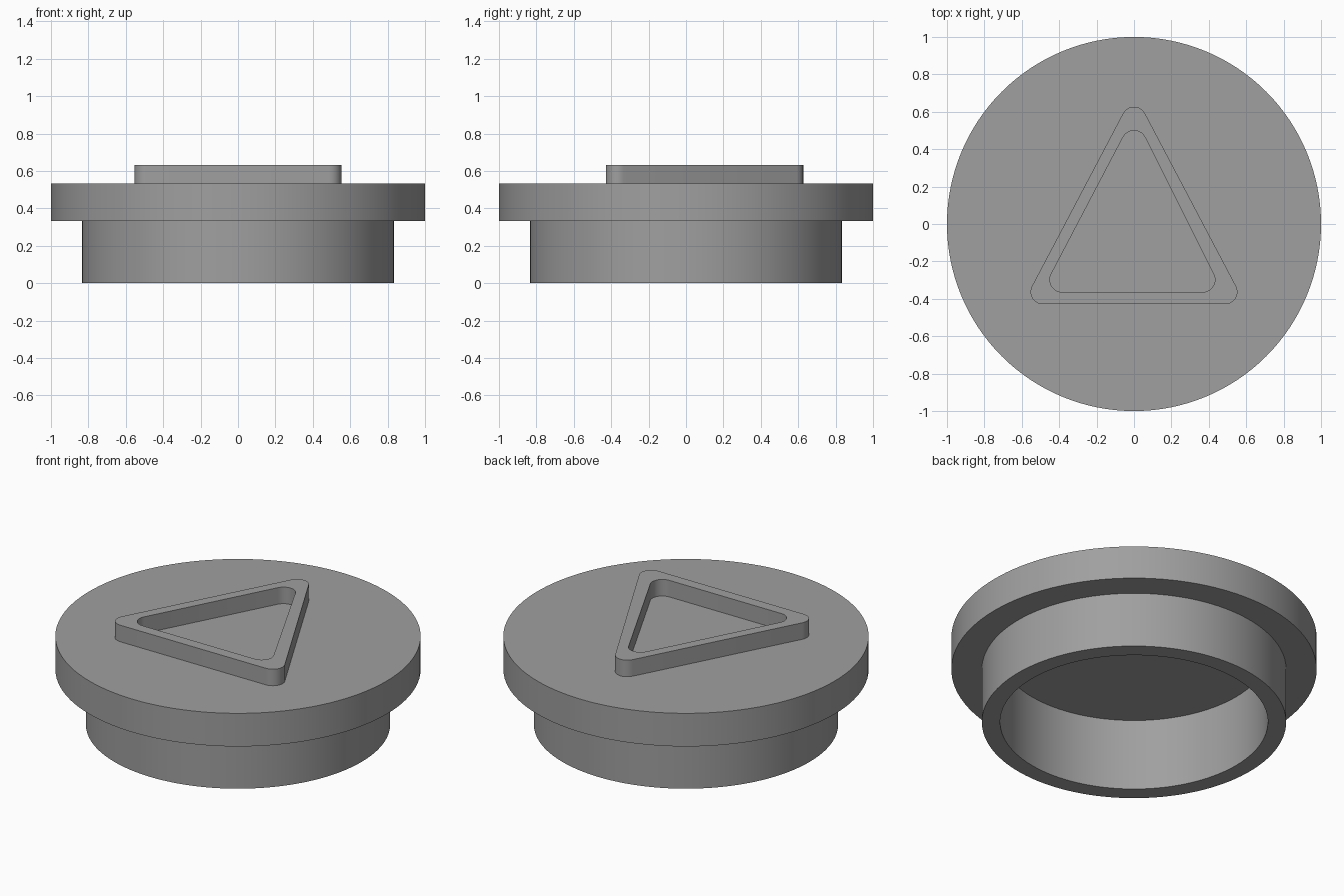
import bpy, bmesh, math

if "Cube" in bpy.data.objects:
    bpy.data.objects.remove(bpy.data.objects["Cube"])

grey = bpy.data.materials.new("plain grey")
grey.diffuse_color = (0.35, 0.35, 0.35, 1)
grey.use_nodes = True
grey.node_tree.nodes["Principled BSDF"].inputs["Base Color"].default_value = grey.diffuse_color


def finish(bm, name):
    """Turn a bmesh into a grey object, smooth with sharp edges."""
    bmesh.ops.recalc_face_normals(bm, faces=bm.faces)
    me = bpy.data.meshes.new(name)
    bm.to_mesh(me)
    bm.free()
    me.materials.append(grey)
    ob = bpy.data.objects.new(name, me)
    bpy.context.collection.objects.link(ob)
    bpy.ops.object.select_all(action='DESELECT')
    ob.select_set(True)
    bpy.context.view_layer.objects.active = ob
    bpy.ops.object.shade_smooth_by_angle(angle=math.radians(30))
    return ob


def rounded_triangle(centres, r, steps=10):
    """Outline of a triangle (anticlockwise corner centres) with round corners."""
    pts = []
    for i, (x, y) in enumerate(centres):
        px, py = centres[i - 1]
        nx, ny = centres[(i + 1) % 3]
        a0 = math.atan2(y - py, x - px) - math.pi / 2
        a1 = math.atan2(ny - y, nx - x) - math.pi / 2
        sweep = (a1 - a0) % (2 * math.pi)
        for k in range(steps + 1):
            a = a0 + sweep * k / steps
            pts.append((x + r * math.cos(a), y + r * math.sin(a)))
    return pts


# Cap: wide rim and hollow plug, turned from one profile
SEG = 128
profile = [(0.733, 0.433), (0.733, 0), (0.833, 0), (0.833, 0.333), (1, 0.333), (1, 0.533)]
bm = bmesh.new()
rings = [[bm.verts.new((r * math.cos(2 * math.pi * i / SEG), r * math.sin(2 * math.pi * i / SEG), z))
          for i in range(SEG)] for r, z in profile]
for a, b in zip(rings, rings[1:]):
    for i in range(SEG):
        j = (i + 1) % SEG
        bm.faces.new((a[i], a[j], b[j], b[i]))
bm.faces.new(rings[0])    # cavity ceiling
bm.faces.new(rings[-1])   # top of the rim
finish(bm, "cap")

# Raised triangular frame on top of the cap
outer = rounded_triangle([(-0.487, -0.363), (0.487, -0.363), (0, 0.561)], 0.066)
inner = rounded_triangle([(-0.384, -0.298), (0.367, -0.298), (0, 0.434)], 0.066)
bm = bmesh.new()
loops = [[bm.verts.new((x, y, z)) for x, y in pts]
         for pts, z in ((outer, 0.533), (outer, 0.633), (inner, 0.633), (inner, 0.533))]
n = len(outer)
for a, b in zip(loops, loops[1:]):
    for i in range(n):
        j = (i + 1) % n
        bm.faces.new((a[i], a[j], b[j], b[i]))
finish(bm, "triangle_frame")
